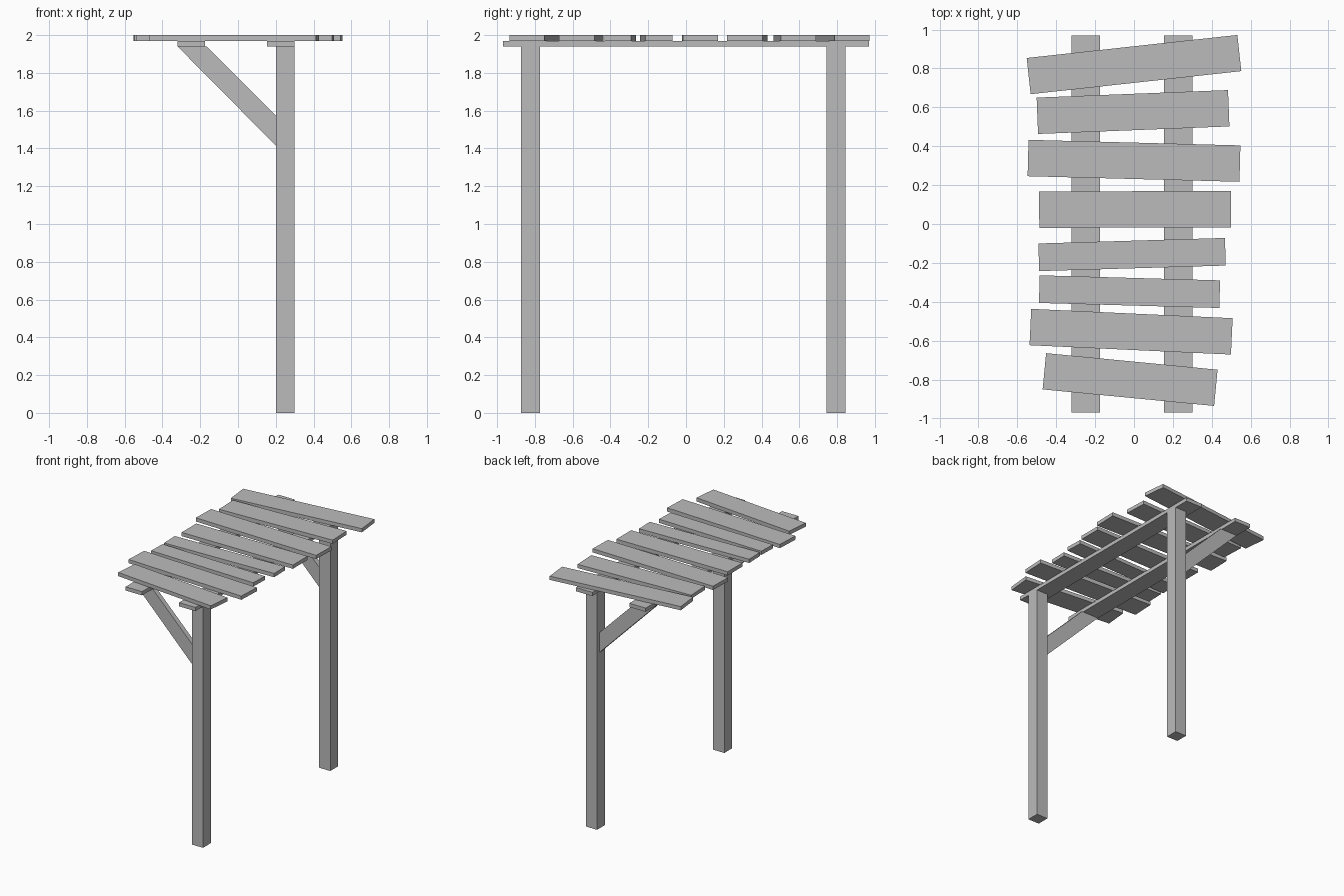
import bpy
import bmesh
from math import radians

cube = bpy.data.objects.get("Cube")
if cube:
    bpy.data.objects.remove(cube, do_unlink=True)

# Single plain material
grey = bpy.data.materials.new("plain_grey")
grey.use_nodes = True
colour = (0.5, 0.5, 0.5, 1)
grey.diffuse_color = colour
grey.node_tree.nodes["Principled BSDF"].inputs["Base Color"].default_value = colour


def prism(name, profile, y0, y1):
    """Extrude an x-z profile from y0 to y1."""
    bm = bmesh.new()
    face = bm.faces.new([bm.verts.new((x, y0, z)) for x, z in profile])
    new = bmesh.ops.extrude_face_region(bm, geom=[face])["geom"]
    verts = [v for v in new if isinstance(v, bmesh.types.BMVert)]
    bmesh.ops.translate(bm, verts=verts, vec=(0, y1 - y0, 0))
    bmesh.ops.recalc_face_normals(bm, faces=bm.faces)
    mesh = bpy.data.meshes.new(name)
    bm.to_mesh(mesh)
    bm.free()
    mesh.materials.append(grey)
    obj = bpy.data.objects.new(name, mesh)
    bpy.context.collection.objects.link(obj)
    return obj


def box(name, x0, x1, y0, y1, z0, z1):
    return prism(name, [(x0, z0), (x1, z0), (x1, z1), (x0, z1)], y0, y1)


RAIL_Z, DECK_Z, TOP = 1.94, 1.97, 2.0

# Posts with diagonal braces
brace_profile = [(-0.32, RAIL_Z), (-0.165, RAIL_Z), (0.2, 1.575), (0.2, 1.415)]
for side, y in (("front", -0.823), ("back", 0.794)):
    box(side + "_post", 0.2, 0.3, y - 0.05, y + 0.05, 0, RAIL_Z)
    prism(side + "_brace", brace_profile, y - 0.02, y + 0.02)

# Long rails
for side, x in (("right", -0.248), ("left", 0.227)):
    box(side + "_rail", x - 0.073, x + 0.073, -0.97, 0.97, RAIL_Z, DECK_Z)

# Uneven roof planks: centre x, centre y, length, width, turn in degrees
planks = [
    (0.0, 0.82, 1.09, 0.187, 6.24),
    (-0.005, 0.576, 0.985, 0.187, 2.25),
    (0.0, 0.325, 1.09, 0.187, -1.5),
    (0.006, 0.075, 0.987, 0.187, 0.2),
    (-0.01, -0.157, 0.96, 0.142, 1.7),
    (-0.023, -0.348, 0.928, 0.142, -1.6),
    (-0.015, -0.554, 1.037, 0.187, -2.65),
    (-0.02, -0.8, 0.886, 0.187, -5.5),
]
for i, (x, y, length, width, turn) in enumerate(planks, 1):
    plank = box(f"roof_plank_{i}", -length / 2, length / 2,
                -width / 2, width / 2, DECK_Z, TOP)
    plank.location = (x, y, 0)
    plank.rotation_euler.z = radians(turn)
